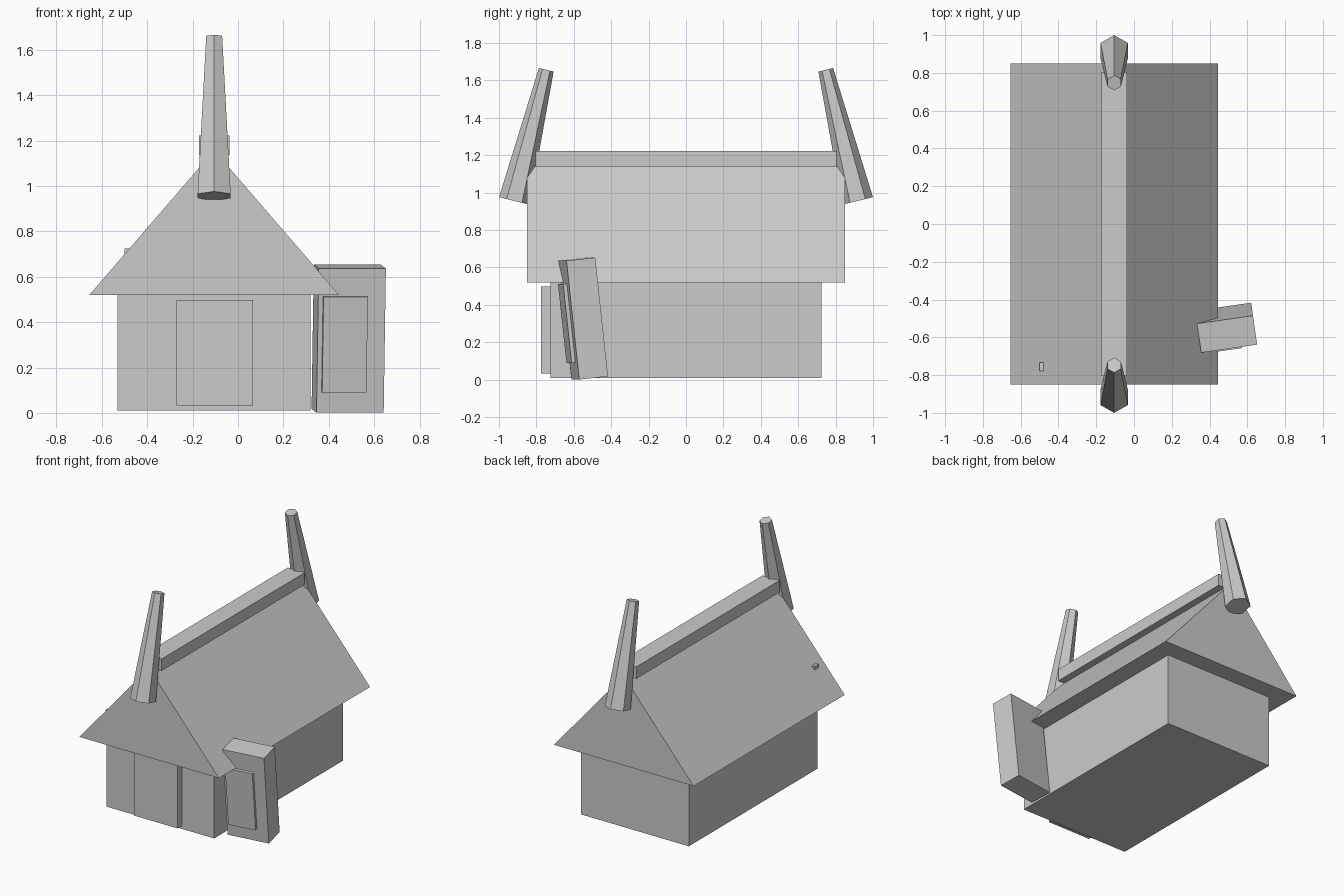
import bpy, bmesh
from math import radians
from mathutils import Matrix, Vector

if "Cube" in bpy.data.objects:
    bpy.data.objects.remove(bpy.data.objects["Cube"])

CX = -0.105  # centre line of the house


def make_object(name, bm):
    bmesh.ops.recalc_face_normals(bm, faces=bm.faces)
    mesh = bpy.data.meshes.new(name)
    bm.to_mesh(mesh)
    bm.free()
    ob = bpy.data.objects.new(name, mesh)
    bpy.context.collection.objects.link(ob)
    return ob


def box(name, center, size, frame=Matrix()):
    bm = bmesh.new()
    m = frame @ Matrix.Translation(center) @ Matrix.Diagonal((*size, 1))
    bmesh.ops.create_cube(bm, size=1, matrix=m)
    return make_object(name, bm)


def prism(name, profile, y0, y1):
    bm = bmesh.new()
    face = bm.faces.new([bm.verts.new((x, y0, z)) for x, z in profile])
    ext = bmesh.ops.extrude_face_region(bm, geom=[face], use_keep_orig=True)
    verts = [g for g in ext["geom"] if isinstance(g, bmesh.types.BMVert)]
    bmesh.ops.translate(bm, verts=verts, vec=(0, y1 - y0, 0))
    return make_object(name, bm)


# House walls, front door, gable roof and ridge beam
box("walls", (CX, 0, 0.265), (0.85, 1.45, 0.51))
box("front_door", (-0.103, -0.745, 0.265), (0.337, 0.06, 0.465))
prism("roof", [(CX - 0.55, 0.52), (CX + 0.55, 0.52), (CX, 1.157)], -0.85, 0.85)
box("ridge_beam", (CX, 0, 1.18), (0.134, 1.61, 0.085))

# Tapered six-sided posts leaning inward over each gable
for side, name in ((-1, "front_post"), (1, "back_post")):
    base = Vector((CX, side * 0.918, 0.956))
    top = Vector((CX, side * 0.747, 1.657))
    axis = top - base
    tilt = Matrix.Rotation(side * radians(13.7), 4, "X")
    turn = Matrix.Rotation(radians(0), 4, "Z")
    bm = bmesh.new()
    bmesh.ops.create_cone(bm, cap_ends=True, segments=6, radius1=0.084,
                          radius2=0.0405, depth=axis.length,
                          matrix=Matrix.Translation((base + top) / 2) @ tilt @ turn)
    make_object(name, bm)

# Leaning side cabinet with a raised panel
lean = (Matrix.Translation((0.488, -0.549, 0.327))
        @ Matrix.Rotation(radians(8.1), 4, "Z")
        @ Matrix.Rotation(radians(6.2), 4, "X"))
box("side_cabinet", (0, 0, 0), (0.299, 0.156, 0.639), lean)
box("cabinet_panel", (-0.03, -0.083, -0.016), (0.197, 0.03, 0.425), lean)

# Small peg on the left roof slope
box("roof_peg", (-0.485, -0.755, 0.705), (0.03, 0.045, 0.04))
